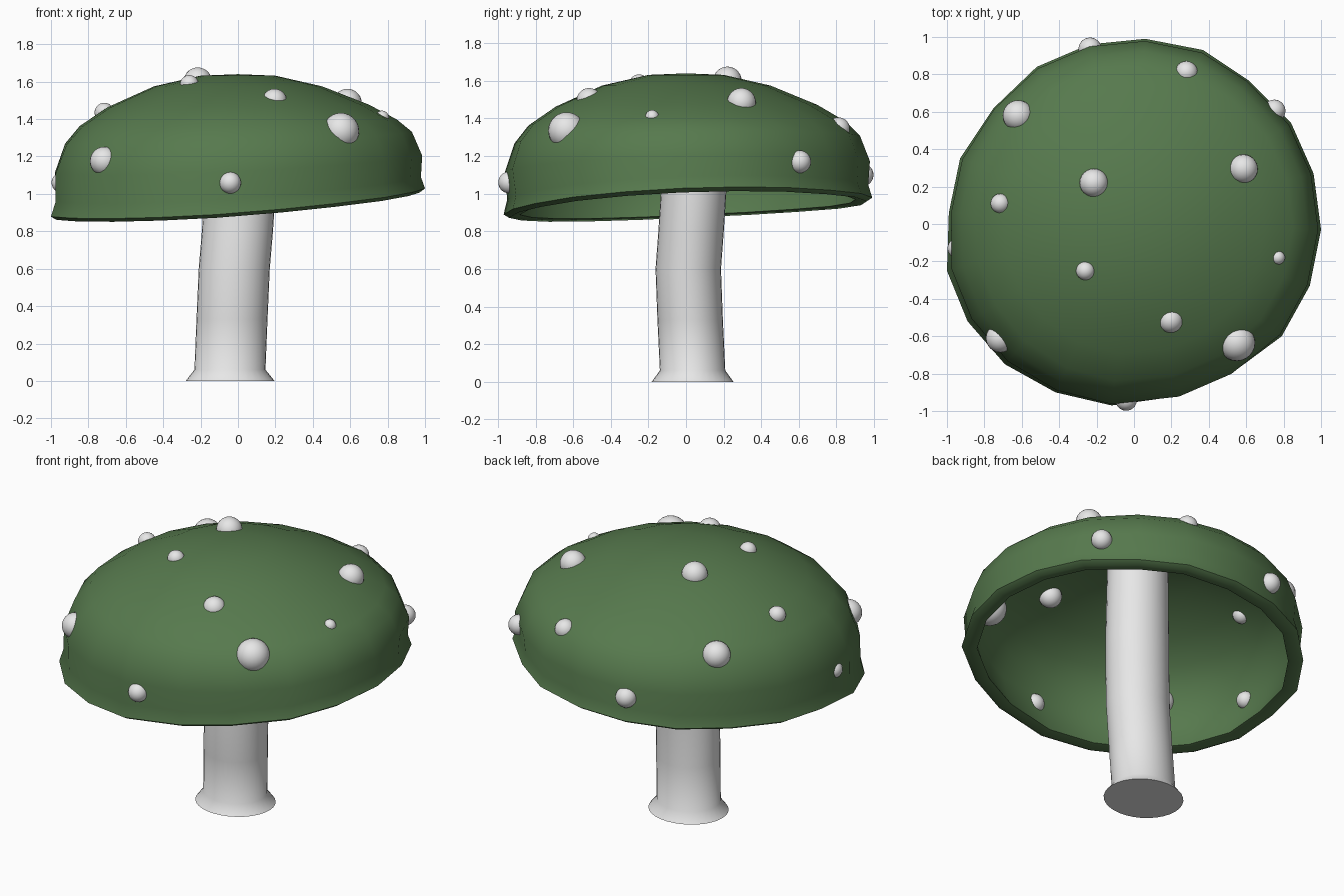
import bpy, bmesh, math

old = bpy.data.objects.get("Cube")
if old:
    bpy.data.objects.remove(old, do_unlink=True)


def material(name, colour):
    m = bpy.data.materials.new(name)
    m.use_nodes = True
    m.diffuse_color = (*colour, 1)
    m.node_tree.nodes["Principled BSDF"].inputs["Base Color"].default_value = (*colour, 1)
    return m


green = material("cap green", (0.094, 0.193, 0.075))
white = material("pale white", (0.8, 0.8, 0.8))


def finish(bm, name, mat, angle):
    bmesh.ops.recalc_face_normals(bm, faces=bm.faces)
    mesh = bpy.data.meshes.new(name)
    bm.to_mesh(mesh)
    bm.free()
    mesh.materials.append(mat)
    obj = bpy.data.objects.new(name, mesh)
    bpy.context.collection.objects.link(obj)
    bpy.ops.object.select_all(action="DESELECT")
    obj.select_set(True)
    bpy.context.view_layer.objects.active = obj
    bpy.ops.object.shade_smooth_by_angle(angle=math.radians(angle))
    return obj


def skin(rings):
    """Join rings of points into a surface; open ends are capped."""
    bm = bmesh.new()
    loops = [[bm.verts.new(p) for p in ring] for ring in rings]
    for a, b in zip(loops, loops[1:]):
        n = max(len(a), len(b))
        for i in range(n):
            j = (i + 1) % n
            if len(a) == 1:
                bm.faces.new((a[0], b[i], b[j]))
            elif len(b) == 1:
                bm.faces.new((a[i], a[j], b[0]))
            else:
                bm.faces.new((a[i], a[j], b[j], b[i]))
    for loop in (loops[0], loops[-1]):
        if len(loop) > 2:
            bm.faces.new(loop)
    return bm


# Cap: thin hollow dome; the uneven rim leans, the crown stays round and level
outline = [(1, -.03), (.96, .27), (.84, .54), (.61, .77), (.37, .93), (.06, .99), (-.24, .96),
           (-.52, .84), (-.75, .62), (-.93, .35), (-.99, .06), (-1, -.25), (-.89, -.52),
           (-.69, -.75), (-.42, -.9), (-.12, -.97), (.24, -.92), (.52, -.8), (.79, -.6),
           (.94, -.33)]
# radius, height, share of the rim's lean
profile = [(0, 1.64, 0), (.2, 1.632, 0), (.45, 1.575, 0), (.7, 1.47, .15),
           (.85, 1.38, .3), (.93, 1.3, .5), (.985, 1.16, .65), (.978, 1.03, .9),
           (1, .96, 1), (.97, .94, 1), (.91, .95, 1), (.94, 1.03, .9),
           (.95, 1.14, .65), (.9, 1.27, .5), (.825, 1.355, .3), (.68, 1.447, .15),
           (.44, 1.55, 0), (.2, 1.605, 0), (0, 1.613, 0)]
rings = []
for r, z, lean in profile:
    ring = []
    for px, py in outline if r else [(0, 0)]:
        # pull the outline towards a true circle higher up
        k = r * (lean + (1 - lean) / math.hypot(px, py)) if r else 0
        x, y = k * px, k * py
        ring.append((x, y, z + lean * (.07 * x + .04 * y - .025 * y * y)))
    rings.append(ring)
finish(skin(rings), "cap", green, 50)

# Stem: bent oval column with a flared foot (centre x, centre y, height, size)
stem = [(-.042, .035, 0, 1.25), (-.043, .035, .06, 1), (-.032, .022, .33, 1),
        (-.02, .012, .6, 1), (-.003, .027, .8, 1), (.01, .04, 1, 1), (.03, .07, 1.58, .95)]
SIDES = 32
finish(skin([[(cx + .19 * s * math.cos(math.tau * i / SIDES),
               cy + .174 * s * math.sin(math.tau * i / SIDES), z)
              for i in range(SIDES)] for cx, cy, z, s in stem]), "stem", white, 60)

# Spots: balls sunk into the shell (x, y, z, radius)
spots = [(-.215, .22, 1.6, .076), (-.26, -.25, 1.585, .05), (.195, -.515, 1.495, .067),
         (.585, .295, 1.485, .077), (.77, -.18, 1.408, .037), (.55, -.635, 1.335, .098),
         (-.715, -.61, 1.175, .077), (-.042, -.94, 1.06, .058), (-.945, -.13, 1.06, .052),
         (-.715, .11, 1.435, .052), (-.62, .58, 1.335, .082), (.28, .81, 1.345, .061),
         (.75, .605, 1.17, .06), (-.235, .935, 1.1, .062)]
for n, (x, y, z, r) in enumerate(spots, 1):
    bm = bmesh.new()
    bmesh.ops.create_uvsphere(bm, u_segments=24, v_segments=14, radius=r)
    bmesh.ops.translate(bm, verts=bm.verts, vec=(x, y, z))
    finish(bm, f"spot_{n}", white, 60)
